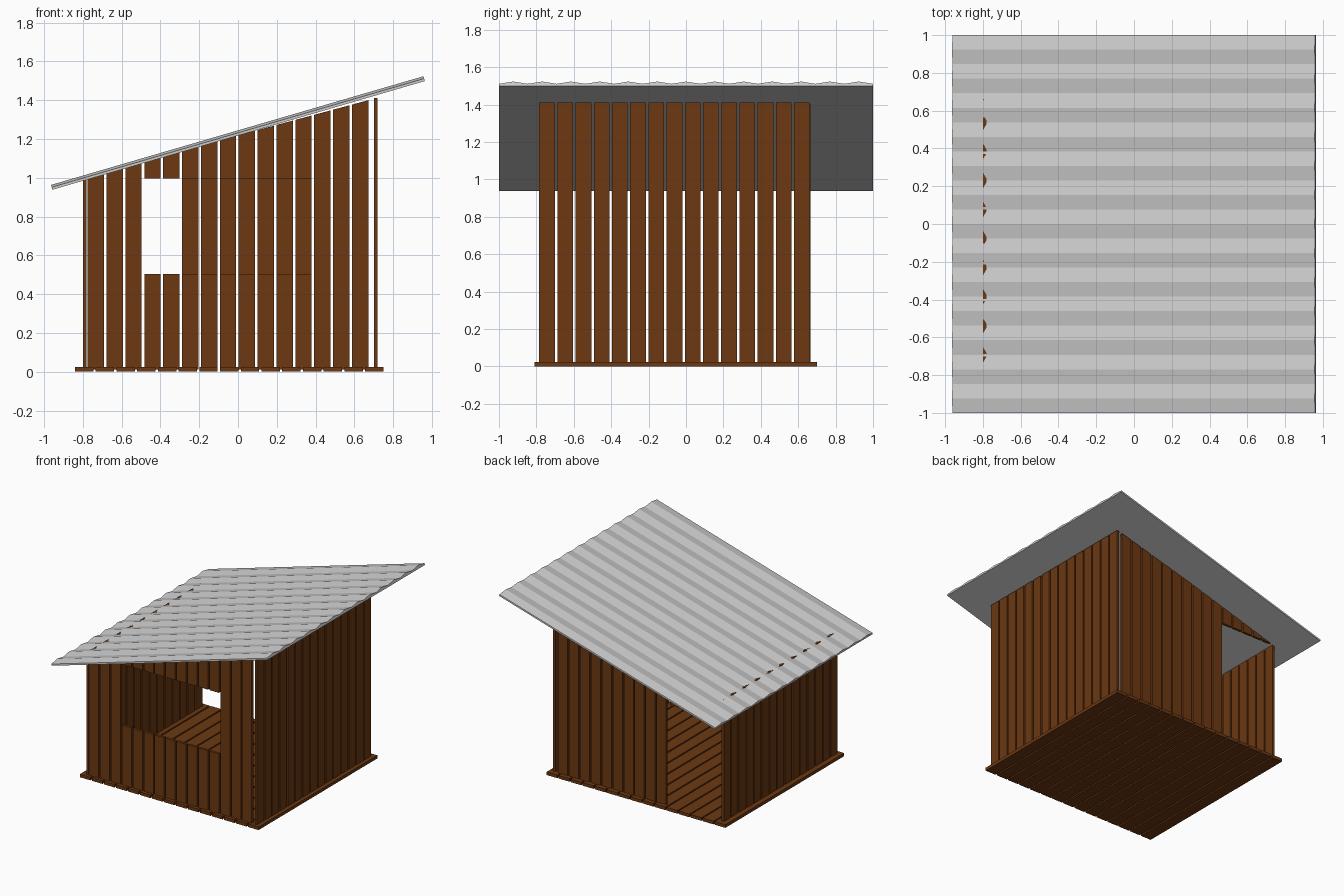
import bpy, bmesh

if "Cube" in bpy.data.objects:
    bpy.data.objects.remove(bpy.data.objects["Cube"])

PITCH, GAP, COUNT = 0.0973, 0.013, 15
X0, Y0 = -0.775, -0.785          # first plank of the end and side walls
BASE, LOW, HIGH = 0.012, 1.005, 1.41
T = 0.02                         # board thickness

wood = bpy.data.materials.new("brown_wood")
wood.diffuse_color = (0.15, 0.04, 0.006, 1)
wood.use_nodes = True
wood.node_tree.nodes["Principled BSDF"].inputs["Base Color"].default_value = wood.diffuse_color


def make_object(name, bm, mat=None):
    bmesh.ops.recalc_face_normals(bm, faces=bm.faces)
    me = bpy.data.meshes.new(name)
    bm.to_mesh(me)
    bm.free()
    ob = bpy.data.objects.new(name, me)
    bpy.context.collection.objects.link(ob)
    if mat:
        me.materials.append(mat)
    return ob


def prism(bm, profile, axis, a, b):
    """Extrude a 2D profile along x (profile = y,z) or y (profile = x,z)."""
    def put(p, d):
        return (d, p[0], p[1]) if axis == "x" else (p[0], d, p[1])
    v1 = [bm.verts.new(put(p, a)) for p in profile]
    v2 = [bm.verts.new(put(p, b)) for p in profile]
    n = len(profile)
    bm.faces.new(v1)
    bm.faces.new(v2[::-1])
    for i in range(n):
        j = (i + 1) % n
        bm.faces.new((v1[i], v2[i], v2[j], v1[j]))


def rect(a, b, lo, hi):
    return [(a, lo), (b, lo), (b, hi), (a, hi)]


def wall_top(x):
    return LOW + 0.27 * (x + 0.79)


# Floor boards running front to back
bm = bmesh.new()
step = (1.59 + 0.012) / 15
for i in range(15):
    x = -0.84 + i * step
    prism(bm, rect(x, x + step - 0.012, 0, 0.025), "y", -0.81, 0.70)
make_object("floor", bm, wood)


# Low and high side walls
def side_wall(name, x, top):
    bm = bmesh.new()
    for i in range(COUNT):
        y = Y0 + i * PITCH
        prism(bm, rect(y, y + PITCH - GAP, BASE, top), "x", x, x + T)
    make_object(name, bm, wood)


side_wall("left_wall", -0.80, LOW)
side_wall("right_wall", 0.70, HIGH)


# End walls with sloping tops; planks in the opening range lose part of their height
def end_wall(name, y, opening, lo, hi):
    bm = bmesh.new()
    for i in range(COUNT):
        a = X0 + i * PITCH
        b = a + PITCH - GAP
        bottom = BASE
        if i in opening:
            if lo > BASE:
                prism(bm, rect(a, b, BASE, lo), "y", y, y + T)
            bottom = hi
        prism(bm, [(a, bottom), (b, bottom), (b, wall_top(b)), (a, wall_top(a))],
              "y", y, y + T)
    make_object(name, bm, wood)


end_wall("front_wall_with_window", -0.785, range(3, 12), 0.505, 0.995)
end_wall("back_wall_with_door", 0.645, range(0, 5), 0, 0.995)

# Sloping roof sheet: ridged top, flat underside
bm = bmesh.new()
profile = [(-1, 0), (1, 0)]
for i in range(27):
    profile.append((1 - i / 13, 0.025 if i % 2 else 0.013))
prism(bm, profile, "x", -0.957, 0.963)
for v in bm.verts:
    h = v.co.z
    v.co.z += 0.938 + (v.co.x + 0.957) * 0.2917
    v.co.x -= h * 0.28           # ends square to the slope
make_object("corrugated_roof", bm)
